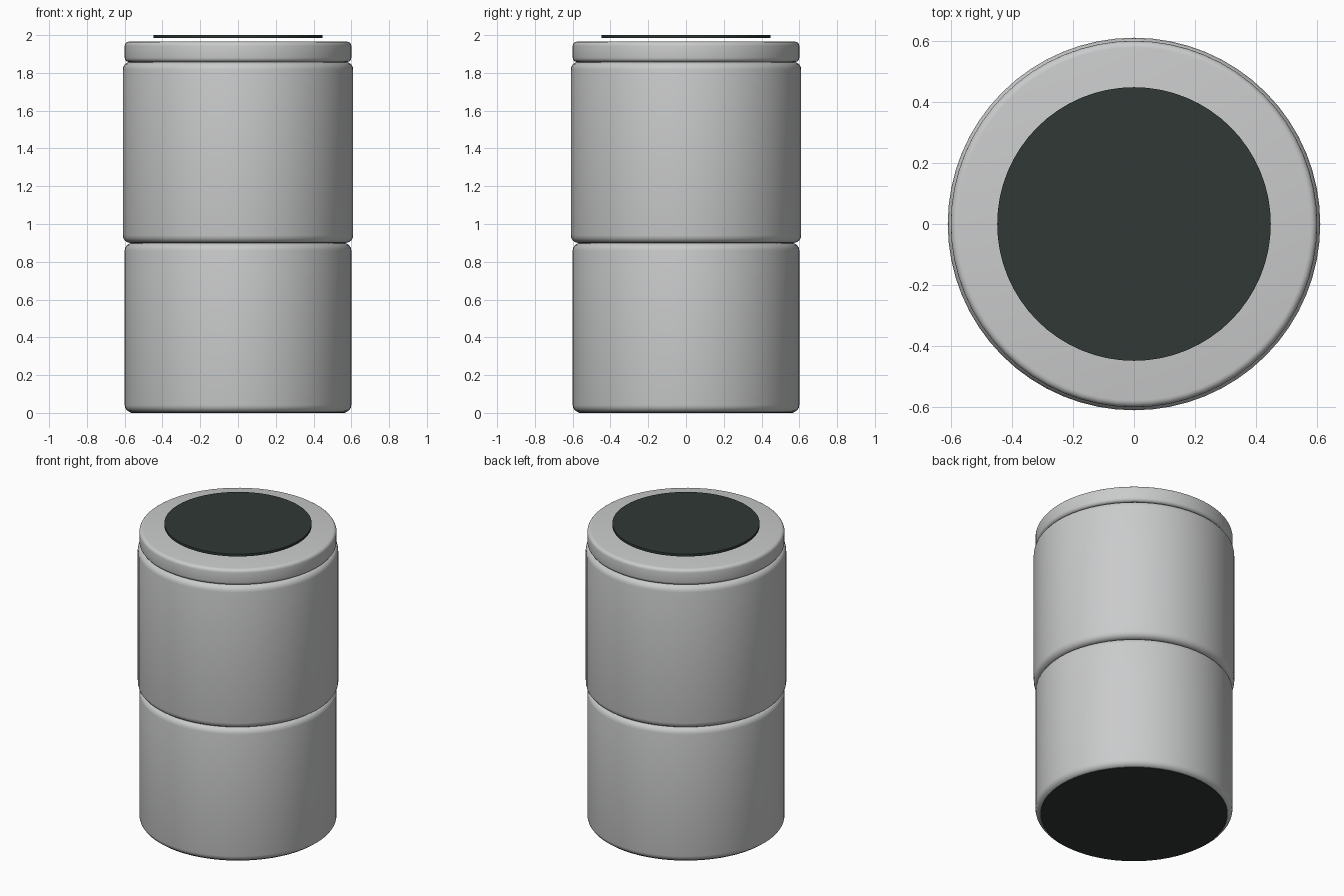
import bpy
import math

if "Cube" in bpy.data.objects:
    bpy.data.objects.remove(bpy.data.objects["Cube"])

SEGMENTS = 64


def material(name, rgb):
    m = bpy.data.materials.new(name)
    m.diffuse_color = (*rgb, 1.0)
    m.use_nodes = True
    m.node_tree.nodes["Principled BSDF"].inputs["Base Color"].default_value = m.diffuse_color
    return m


silver = material("satin silver", (0.59, 0.595, 0.60))
charcoal = material("charcoal", (0.029, 0.040, 0.037))


def cylinder(name, radius, z0, z1, mat, bevel=0.0):
    """Upright cylinder from z0 to z1 with rounded rims."""
    bpy.ops.mesh.primitive_cylinder_add(
        vertices=SEGMENTS, radius=radius, depth=z1 - z0,
        location=(0, 0, (z0 + z1) / 2))
    ob = bpy.context.object
    ob.name = name
    ob.data.materials.append(mat)
    if bevel:
        mod = ob.modifiers.new("rounded rims", 'BEVEL')
        mod.width = bevel
        mod.segments = 4
        mod.limit_method = 'ANGLE'
        mod.angle_limit = math.radians(40)
        bpy.ops.object.modifier_apply(modifier=mod.name)
    bpy.ops.object.shade_smooth_by_angle(angle=math.radians(35))
    return ob


# Stacked canister sections
cylinder("lower_body", 0.60, 0.002, 0.90, silver, 0.04)
cylinder("upper_body", 0.61, 0.90, 1.858, silver, 0.04)
cylinder("lid", 0.60, 1.858, 1.965, silver, 0.022)

# Thin dark discs: hovering top panel and base pad
cylinder("top_panel", 0.448, 1.984, 2.0, charcoal)
cylinder("base_pad", 0.57, 0.0, 0.008, charcoal)
